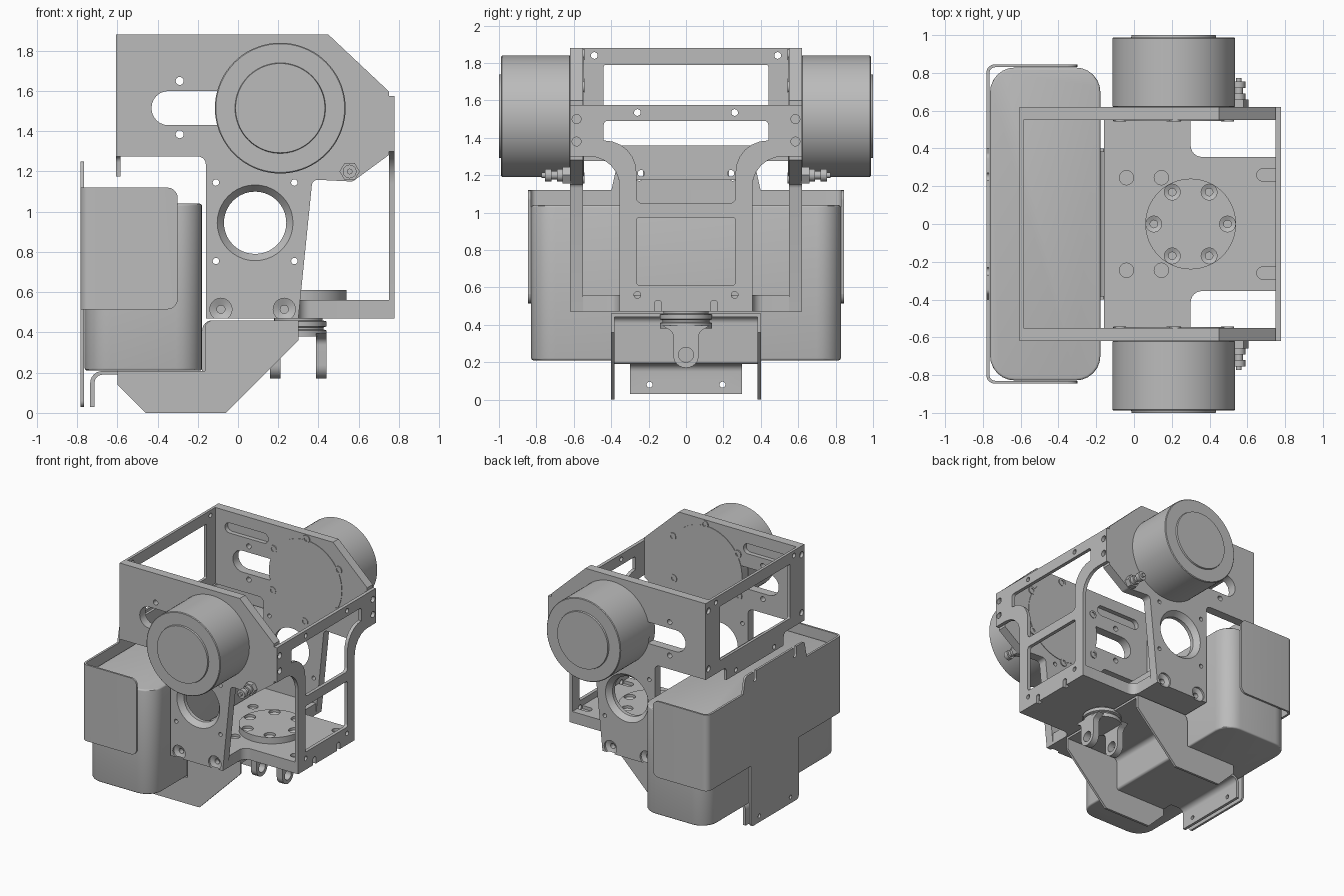
import bpy, bmesh, math
from mathutils import Vector

cube = bpy.data.objects.get("Cube")
if cube:
    bpy.data.objects.remove(cube, do_unlink=True)

grey = bpy.data.materials.new("plain_grey")
grey.use_nodes = True
grey.diffuse_color = (0.5, 0.5, 0.5, 1)
grey.node_tree.nodes["Principled BSDF"].inputs["Base Color"].default_value = (0.5, 0.5, 0.5, 1)


def place(axis, u, v, t):
    return {"x": (t, u, v), "y": (u, t, v), "z": (u, v, t)}[axis]


def fillet(points, steps=6):
    # Outline corners are (u, v) or (u, v, radius)
    out = []
    for i, c in enumerate(points):
        p = Vector(c[:2])
        if len(c) < 3:
            out.append(p)
            continue
        a = (Vector(points[i - 1][:2]) - p).normalized()
        b = (Vector(points[(i + 1) % len(points)][:2]) - p).normalized()
        half = a.angle(b) / 2
        d, w = c[2] / math.tan(half), math.sin(half)
        for k in range(steps + 1):
            t = k / steps
            q = [(1 - t) ** 2, 2 * t * (1 - t) * w, t * t]
            out.append(((p + a * d) * q[0] + p * q[1] + (p + b * d) * q[2]) / sum(q))
    return out


def both(half):
    # Mirror a half outline across u = 0
    return half + [(-c[0], *c[1:]) for c in reversed(half)]


def box2(u0, u1, v0, v1, r=0.02):
    return [(u0, v0, r), (u1, v0, r), (u1, v1, r), (u0, v1, r)]


def loft(bm, rings):
    loops = [[bm.verts.new(co) for co in ring] for ring in rings]
    for a, b in zip(loops, loops[1:]):
        for i in range(len(a)):
            j = (i + 1) % len(a)
            bm.faces.new((a[i], a[j], b[j], b[i]))
    bm.faces.new(loops[0])
    bm.faces.new(loops[-1])


def prism(points, axis, lo, hi):
    pts = fillet(points)
    return [[place(axis, p.x, p.y, t) for p in pts] for t in (lo, hi)]


def lathe(u, v, profile, axis, n=40):
    # Profile is a list of (radius, position along the axis)
    ang = [2 * math.pi * i / n for i in range(n)]
    return [[place(axis, u + r * math.cos(a), v + r * math.sin(a), t) for a in ang]
            for r, t in profile]


def holes(centres, r, axis, lo, hi, n=16):
    return [lathe(u, v, [(r, lo), (r, hi)], axis, n) for u, v in centres]


def mesh_object(name, solids):
    bm = bmesh.new()
    for s in solids:
        loft(bm, s)
    bmesh.ops.recalc_face_normals(bm, faces=bm.faces)
    me = bpy.data.meshes.new(name)
    bm.to_mesh(me)
    bm.free()
    ob = bpy.data.objects.new(name, me)
    bpy.context.scene.collection.objects.link(ob)
    return ob


def part(name, solids, cuts=(), bevel=0):
    ob = mesh_object(name, solids)
    cutter = None
    if cuts:
        cutter = mesh_object(name + "_cutter", cuts)
        cutter.hide_render = True
        mod = ob.modifiers.new("cut", "BOOLEAN")
        mod.operation, mod.solver, mod.object = "DIFFERENCE", "EXACT", cutter
    if bevel:
        mod = ob.modifiers.new("bevel", "BEVEL")
        mod.width, mod.segments, mod.limit_method = bevel, 3, "ANGLE"
        mod.angle_limit = math.radians(50)
    if ob.modifiers:
        bpy.context.view_layer.update()
        dg = bpy.context.evaluated_depsgraph_get()
        me = bpy.data.meshes.new_from_object(ob.evaluated_get(dg))
        ob.modifiers.clear()
        ob.data = me
    if cutter:
        bpy.data.objects.remove(cutter, do_unlink=True)
    ob.data.materials.clear()
    ob.data.materials.append(grey)
    bpy.ops.object.select_all(action="DESELECT")
    ob.select_set(True)
    bpy.context.view_layer.objects.active = ob
    bpy.ops.object.shade_smooth_by_angle(angle=math.radians(30))
    return ob


MX, MZ = 0.21, 1.515   # motor axis
side_outline = [(-0.585, 1.88), (0.45, 1.88), (0.75, 1.598), (0.75, 1.282), (0.57, 1.15, 0.03),
                (0.37, 1.16, 0.03), (0.30, 0.47), (-0.16, 0.47), (-0.16, 1.275, 0.04), (-0.585, 1.275)]

for s, label in ((-1, "front"), (1, "back")):
    a, b = s * 0.5, s * 0.7
    # Side plate with slot, bearing hole, bolt recesses and inner pocket
    cuts = [prism(box2(-0.43, 0.0, 1.43, 1.6, 0.084), "y", a, b),
            prism(box2(-0.5, -0.12, 1.71, 1.79, 0.039), "y", a, s * 0.585),
            lathe(0.085, 0.945, [(0.155, a), (0.155, s * 0.58), (0.19, s * 0.622), (0.19, b)], "y")]
    cuts += holes([(-0.29, 1.65), (-0.29, 1.385)], 0.02, "y", a, b)
    cuts += holes([(x, z) for x in (-0.11, 0.28) for z in (0.755, 1.145)], 0.016, "y", a, b)
    cuts += [lathe(x, 0.515, [(0.02, a), (0.02, s * 0.59), (0.055, s * 0.605), (0.055, b)], "y", 24)
             for x in (-0.085, 0.23)]
    part(label + "_side_plate", [prism(side_outline, "y", s * 0.55, s * 0.62)], cuts)
    # Motor can with raised cap
    part(label + "_motor", [lathe(MX, MZ, [(0.32, s * 0.546), (0.32, s * 0.62), (0.325, s * 0.622),
         (0.325, s * 0.983), (0.32, s * 0.988), (0.225, s * 0.988), (0.222, s * 1.0)], "y", 72)])
    ring = [(MX + 0.33 * math.cos(k * math.pi / 3 + 0.5), MZ + 0.33 * math.sin(k * math.pi / 3 + 0.5))
            for k in range(6)]
    part(label + "_motor_screws", [lathe(x, z, [(0.03, s * 0.555), (0.03, s * 0.542), (0.016, s * 0.542),
         (0.016, s * 0.548)], "y", 16) for x, z in ring])
    # Cable connector below the motor
    part(label + "_connector_nut", [lathe(0.555, 1.2, [(0.05, s * 0.61), (0.05, s * 0.66)], "y", 6)])
    part(label + "_connector_pin", [lathe(0.555, 1.2, [(0.034, s * 0.65), (0.034, s * 0.69), (0.022, s * 0.69),
         (0.022, s * 0.72), (0.034, s * 0.72), (0.034, s * 0.755), (0.014, s * 0.755), (0.014, s * 0.772)],
         "y", 20)])
    # Cheek of the lower bracket
    part(label + "_bracket_cheek", [prism([(-0.6, 0.208), (-0.6, 0.14), (-0.46, 0.0), (-0.06, 0.0),
         (0.30, 0.36), (0.30, 0.46), (-0.165, 0.46, 0.04), (-0.165, 0.208)], "y", s * 0.382, s * 0.4)])

# Right end plate: arch on top of a narrow frame
cuts = [prism(box2(-0.265, 0.265, 0.61, 0.975), "x", 0.7, 0.8),
        prism(both([(0.265, 1.05, 0.03), (0.265, 1.385, 0.17), (0.44, 1.385), (0.44, 1.49, 0.02)]),
              "x", 0.7, 0.8)]
cuts += holes([(y, z) for y in (-0.585, 0.585) for z in (1.38, 1.5)], 0.024, "x", 0.7, 0.8)
cuts += holes([(y, z) for y in (-0.26, 0.26) for z in (0.56, 1.535)], 0.018, "x", 0.7, 0.8)
cuts += [prism(box2(y - 0.018, y + 0.018, 0.45, 0.53, 0.015), "x", 0.7, 0.8) for y in (-0.15, 0.15)]
part("right_end_plate", [prism(both([(0.62, 1.575), (0.62, 1.30), (0.355, 1.30, 0.16), (0.355, 0.47)]),
     "x", 0.75, 0.777)], cuts)

# Left end plate with large window and lower tab
cuts = [prism(box2(-0.44, 0.44, 1.36, 1.79, 0.01), "x", -0.7, -0.5)]
cuts += holes([(y, z) for y in (-0.585, 0.585) for z in (1.35, 1.81)], 0.024, "x", -0.7, -0.5)
cuts += holes([(-0.49, 1.84), (0.49, 1.84), (-0.24, 1.21), (0.24, 1.21)], 0.018, "x", -0.7, -0.5)
part("left_end_plate", [prism(both([(0.62, 1.88), (0.62, 1.275), (0.36, 1.275, 0.03), (0.36, 1.175)]),
     "x", -0.607, -0.585)], cuts)

# Floor plate
cuts = holes([(x, y) for x in (-0.04, 0.145) for y in (-0.245, 0.245)], 0.02, "z", 0.4, 0.53)
cuts += [lathe(x, y, [(0.038, 0.54), (0.038, 0.6)], "z", 20) for x in (-0.04, 0.145) for y in (-0.245, 0.245)]
cuts += [prism(box2(0.65, 0.8, y - 0.032, y + 0.032, 0.03), "z", 0.535, 0.6) for y in (-0.26, 0.26)]
part("floor_plate", [prism([(-0.16, -0.55), (0.30, -0.55), (0.30, -0.355, 0.06), (0.75, -0.355),
     (0.75, 0.355), (0.30, 0.355, 0.06), (0.30, 0.55), (-0.16, 0.55)], "z", 0.47, 0.56)], cuts)

# Round mounting disc with a ring of screw holes
ring = [(0.30 + 0.195 * math.cos(k * math.pi / 3), 0.195 * math.sin(k * math.pi / 3)) for k in range(6)]
part("mounting_disc", [lathe(0.30, 0, [(0.24, 0.55), (0.24, 0.61)], "z", 64)],
     [lathe(x, y, [(0.02, 0.565), (0.02, 0.58), (0.042, 0.59), (0.042, 0.65)], "z", 20) for x, y in ring])

# Clevis hanging under the floor
part("clevis_hub", [lathe(0.30, 0, [(0.12, 0.48), (0.12, 0.46), (0.14, 0.455), (0.14, 0.43), (0.125, 0.425),
     (0.125, 0.415), (0.14, 0.41), (0.14, 0.38)], "z", 40)])
for x in (0.16, 0.388):
    part("clevis_prong", [prism(both([(0.125, 0.395), (0.068, 0.36, 0.04), (0.068, 0.17, 0.066)]),
         "x", x, x + 0.052)], holes([(0, 0.24)], 0.04, "x", x - 0.1, x + 0.1, 24))

# Large box at the left end
part("battery_box", [prism(box2(-0.762, -0.178, -0.828, 0.828, 0.13), "z", 0.21, 1.04)], bevel=0.012)

# Wrap-around holder: strip with two wings and tabs
strip = [(-0.30, -0.845), (-0.782, -0.845, 0.045), (-0.782, 0.845, 0.045), (-0.30, 0.845),
         (-0.30, 0.83), (-0.765, 0.83, 0.03), (-0.765, -0.83, 0.03), (-0.30, -0.83)]
holder = part("box_holder", [prism(strip, "z", 0.515, 1.12)])
bm = bmesh.new()
bm.from_mesh(holder.data)
tips = [e for e in bm.edges if all(v.co.x > -0.31 for v in e.verts)
        and abs(e.verts[0].co.z - e.verts[1].co.z) < 0.01]
bmesh.ops.bevel(bm, geom=tips, offset=0.05, segments=5, affect="EDGES", profile=0.5)
bm.to_mesh(holder.data)
bm.free()
part("holder_top_tab", [prism(both([(0.4, 1.115), (0.37, 1.25, 0.03)]), "x", -0.782, -0.765)],
     [prism(box2(y - 0.02, y + 0.02, 1.17, 1.3, 0.018), "x", -0.9, -0.7) for y in (-0.25, 0.25)])
tab_holes = holes([(-0.195, 0.08), (0.195, 0.08)], 0.016, "x", -0.9, -0.65)
part("holder_bottom_tab", [prism(both([(0.3, 0.52), (0.3, 0.03, 0.03)]), "x", -0.782, -0.765)], tab_holes)

# Bent sheet under the box and floor
part("bracket_sheet", [prism([(0.30, 0.46), (-0.178, 0.46, 0.05), (-0.178, 0.208), (-0.6, 0.208), (-0.6, 0.19),
     (-0.16, 0.19, 0.018), (-0.16, 0.443, 0.035), (0.30, 0.443)], "y", -0.385, 0.385)])
part("bracket_lip", [prism([(-0.6, 0.208), (-0.735, 0.208, 0.06), (-0.735, 0.03), (-0.713, 0.03),
     (-0.713, 0.19, 0.04), (-0.6, 0.19)], "y", -0.3, 0.3)], tab_holes)
